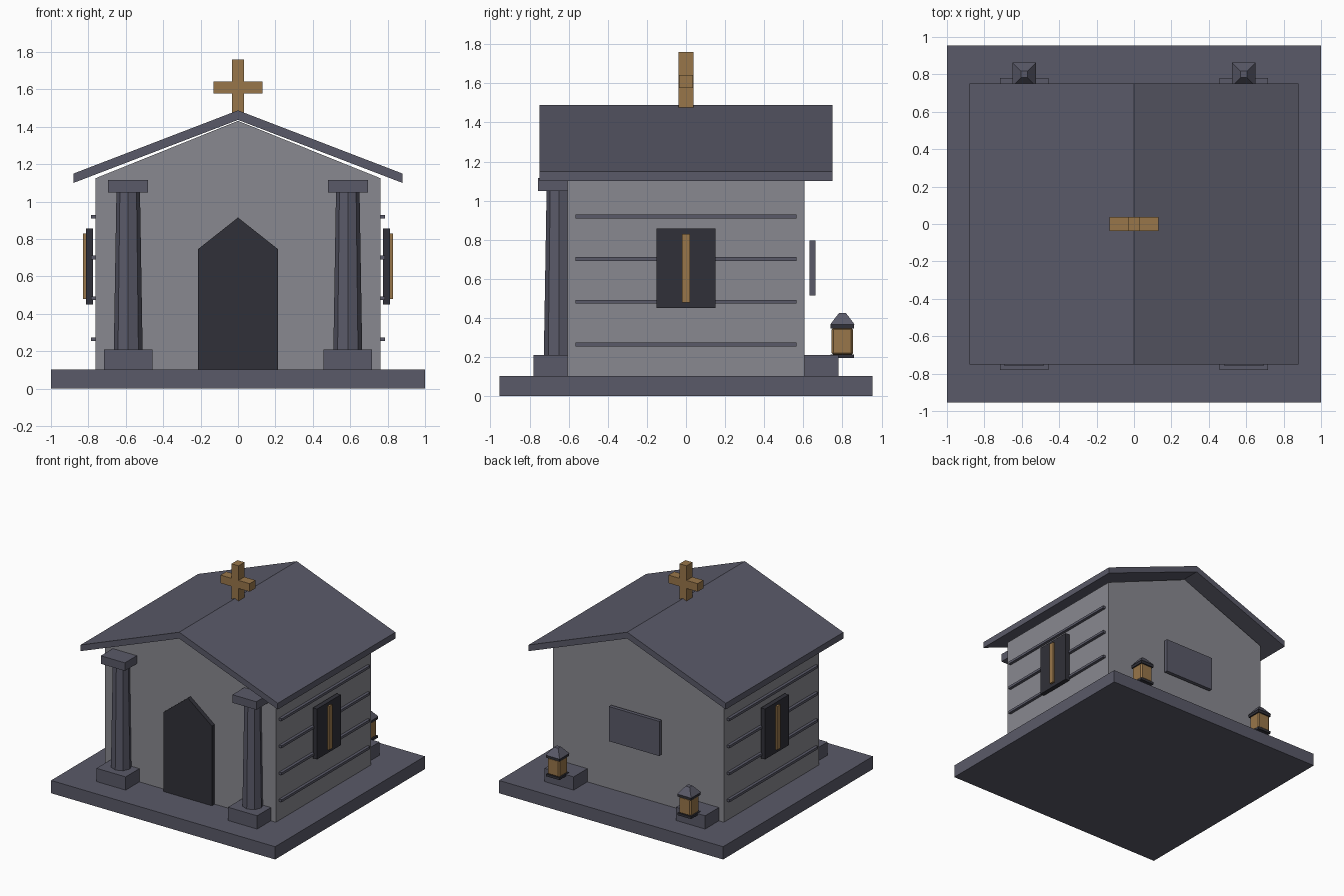
import bpy
import bmesh
from math import pi, sqrt

if "Cube" in bpy.data.objects:
    bpy.data.objects.remove(bpy.data.objects["Cube"], do_unlink=True)


def material(name, rgb):
    m = bpy.data.materials.new(name)
    m.use_nodes = True
    m.diffuse_color = (*rgb, 1)
    m.node_tree.nodes["Principled BSDF"].inputs["Base Color"].default_value = (*rgb, 1)
    return m


WALL = material("pale stone", (0.25, 0.25, 0.277))
SLATE = material("slate", (0.102, 0.102, 0.14))
DARK = material("dark iron", (0.03, 0.03, 0.04))
GOLD = material("aged brass", (0.314, 0.181, 0.068))


def finish(name, bm, mat):
    bmesh.ops.recalc_face_normals(bm, faces=bm.faces)
    mesh = bpy.data.meshes.new(name)
    bm.to_mesh(mesh)
    bm.free()
    mesh.materials.append(mat)
    obj = bpy.data.objects.new(name, mesh)
    bpy.context.collection.objects.link(obj)
    return obj


def box(name, mat, x, y, z):
    """Box from (min, max) ranges."""
    bm = bmesh.new()
    bmesh.ops.create_cube(bm, size=1)
    for v in bm.verts:
        for i, (lo, hi) in enumerate((x, y, z)):
            v.co[i] = lo if v.co[i] < 0 else hi
    return finish(name, bm, mat)


def around(c, half):
    return (c - half, c + half)


def extrude_y(name, mat, profile, y0, y1):
    """Prism from an x-z outline."""
    bm = bmesh.new()
    face = bm.faces.new([bm.verts.new((x, y0, z)) for x, z in profile])
    out = bmesh.ops.extrude_face_region(bm, geom=[face])
    for v in out["geom"]:
        if isinstance(v, bmesh.types.BMVert):
            v.co.y = y1
    return finish(name, bm, mat)


def frustum(name, mat, sides, r1, r2, x, y, z0, z1, turn=0):
    bm = bmesh.new()
    bmesh.ops.create_cone(bm, cap_ends=True, segments=sides,
                          radius1=r1, radius2=r2, depth=z1 - z0)
    obj = finish(name, bm, mat)
    obj.location = (x, y, (z0 + z1) / 2)
    obj.rotation_euler.z = turn
    return obj


# Base, gabled walls and roof
box("base_slab", SLATE, (-1, 1), (-0.955, 0.955), (0, 0.103))
extrude_y("walls", WALL, [(-0.762, 0.1), (0.762, 0.1), (0.762, 1.125),
                          (0, 1.432), (-0.762, 1.125)], -0.605, 0.605)
extrude_y("roof", SLATE, [(-0.88, 1.1), (0, 1.437), (0.88, 1.1), (0.88, 1.15),
                          (0, 1.488), (-0.88, 1.15)], -0.75, 0.75)

# Arched door and back plaque
extrude_y("door", DARK, [(-0.215, 0.103), (0.215, 0.103), (0.215, 0.745),
                         (0, 0.915), (-0.215, 0.745)], -0.64, -0.6)
box("back_plaque", SLATE, (-0.225, 0.225), (0.632, 0.662), (0.515, 0.795))

# Ridge cross
box("cross_upright", GOLD, (-0.031, 0.031), (-0.038, 0.038), (1.47, 1.76))
box("cross_arm", GOLD, (-0.13, 0.13), (-0.037, 0.037), (1.577, 1.642))

for side, s in (("left", 1), ("right", -1)):
    x = s * 0.587

    # Pedestals front and back
    for end, e in (("front", -1), ("back", 1)):
        box(f"{side}_{end}_pedestal", SLATE, around(x, 0.13),
            around(e * 0.65, 0.13), (0.1, 0.21))

    # Front column
    frustum(f"{side}_column", SLATE, 8, 0.077, 0.063, x, -0.65, 0.21, 1.05)
    box(f"{side}_capital", SLATE, around(x, 0.107), around(-0.65, 0.107), (1.05, 1.115))

    # Back lantern
    box(f"{side}_lantern_foot", DARK, around(x, 0.06), around(0.8, 0.06), (0.195, 0.214))
    glass = box(f"{side}_lantern_body", GOLD, around(x, 0.055), around(0.8, 0.055), (0.21, 0.35))
    bevel = glass.modifiers.new("corner_chamfer", "BEVEL")
    bevel.width = 0.01
    bevel.segments = 1
    box(f"{side}_lantern_cap", DARK, around(x, 0.06), around(0.8, 0.06), (0.345, 0.366))
    frustum(f"{side}_lantern_roof", SLATE, 4, 0.063 * sqrt(2), 0.018 * sqrt(2),
            x, 0.8, 0.366, 0.425, pi / 4)

    # Side wall bands and window
    for i in range(4):
        box(f"{side}_band_{i + 1}", SLATE, sorted((s * 0.755, s * 0.785)),
            (-0.565, 0.565), around(0.265 + i * 0.218, 0.01))
    box(f"{side}_window", DARK, sorted((s * 0.775, s * 0.812)), (-0.152, 0.152), (0.45, 0.857))
    box(f"{side}_window_bar", GOLD, sorted((s * 0.8, s * 0.828)), (-0.02, 0.02), (0.48, 0.83))
